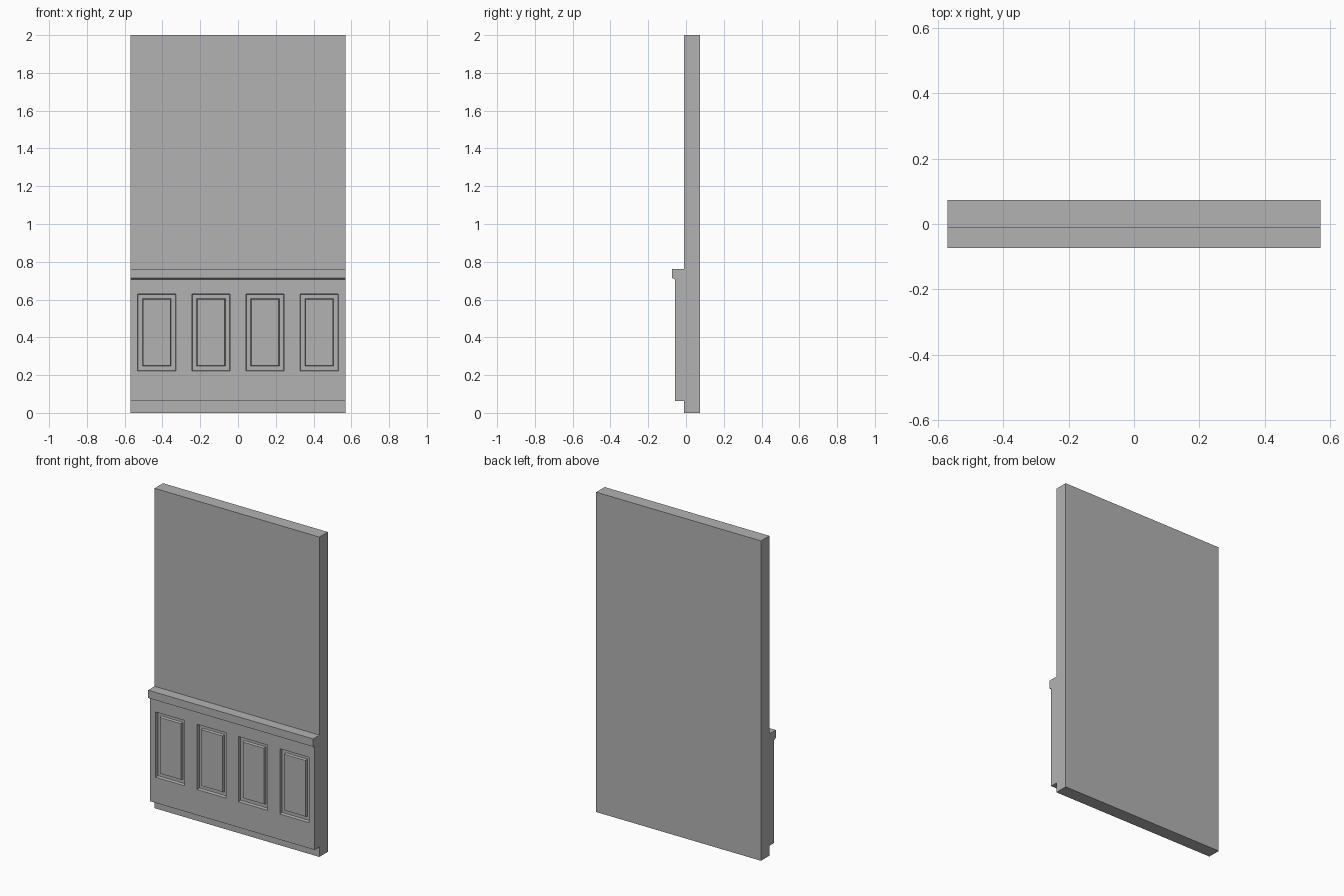
import bpy, bmesh

cube = bpy.data.objects.get("Cube")
if cube:
    bpy.data.objects.remove(cube)

HALF = 0.57      # half width of the wall
WALL_Y = -0.01   # front of the bare wall
PANEL_Y = -0.057 # front of the wainscot
RAIL_Y = -0.073  # front of the rail

grey = bpy.data.materials.new("plain grey")
grey.use_nodes = True
color = (0.45, 0.45, 0.45, 1)
grey.diffuse_color = color
grey.node_tree.nodes["Principled BSDF"].inputs["Base Color"].default_value = color


def finish(bm, name):
    bmesh.ops.recalc_face_normals(bm, faces=bm.faces)
    mesh = bpy.data.meshes.new(name)
    bm.to_mesh(mesh)
    bm.free()
    mesh.materials.append(grey)
    obj = bpy.data.objects.new(name, mesh)
    bpy.context.collection.objects.link(obj)
    return obj


def extrude_profile(name, profile):
    """Sweep a (y, z) outline across the full width."""
    bm = bmesh.new()
    face = bm.faces.new([bm.verts.new((-HALF, y, z)) for y, z in profile])
    swept = bmesh.ops.extrude_face_region(bm, geom=[face], use_keep_orig=True)
    verts = [g for g in swept["geom"] if isinstance(g, bmesh.types.BMVert)]
    bmesh.ops.translate(bm, verts=verts, vec=(2 * HALF, 0, 0))
    return finish(bm, name)


# Wall slab
extrude_profile("wall", [(WALL_Y, 0), (0.073, 0), (0.073, 2), (WALL_Y, 2)])

# Chair rail with a small chamfer underneath
extrude_profile("chair_rail", [(WALL_Y, 0.705), (PANEL_Y, 0.705), (RAIL_Y, 0.713),
                               (RAIL_Y, 0.762), (WALL_Y, 0.762)])

# Wainscot block, its front cut into a grid around four panels
bm = bmesh.new()
centres = (-0.43, -0.143, 0.143, 0.43)
xs = [-HALF] + [c + s * 0.101 for c in centres for s in (-1, 1)] + [HALF]
zs = [0.062, 0.222, 0.63, 0.705]
grid = [[bm.verts.new((x, PANEL_Y, z)) for x in xs] for z in zs]
panels = []
for row in range(len(zs) - 1):
    for col in range(len(xs) - 1):
        face = bm.faces.new((grid[row][col], grid[row][col + 1],
                             grid[row + 1][col + 1], grid[row + 1][col]))
        if row == 1 and col % 2 == 1:
            panels.append(face)

# Close the sides back to the wall
rim = [e for e in bm.edges if e.is_boundary]
back = bmesh.ops.extrude_edge_only(bm, edges=rim)["geom"]
for v in back:
    if isinstance(v, bmesh.types.BMVert):
        v.co.y = WALL_Y
bmesh.ops.recalc_face_normals(bm, faces=bm.faces)

# Sunken frame, flat border, then a raised field in each panel
for width, depth in ((0.004, -0.02), (0.032, 0), (0.005, 0.015)):
    bmesh.ops.inset_individual(bm, faces=panels, thickness=width, depth=depth)
finish(bm, "wainscot")
